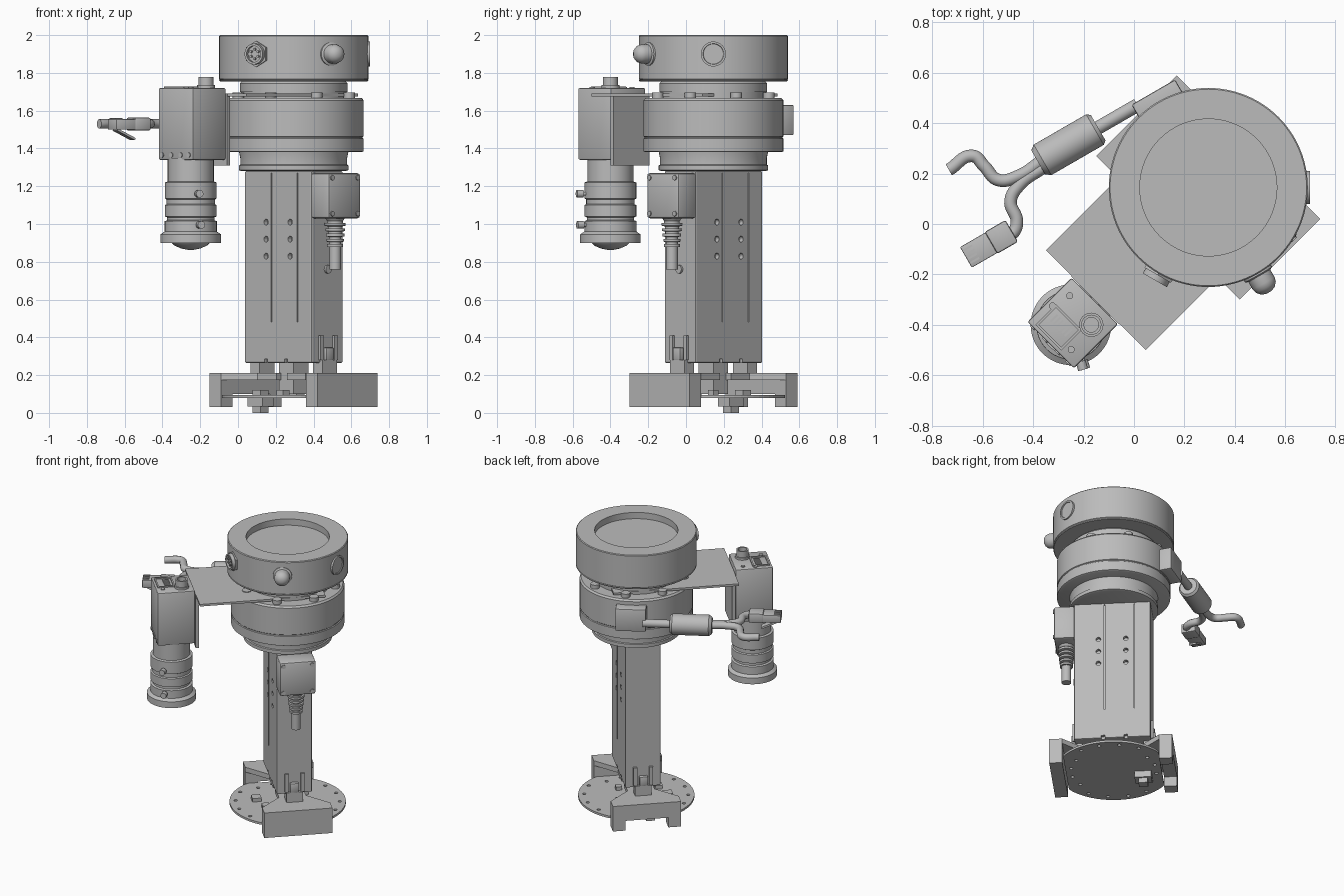
import bpy, bmesh, math
from mathutils import Matrix

if "Cube" in bpy.data.objects:
    bpy.data.objects.remove(bpy.data.objects["Cube"], do_unlink=True)

# Tool axis; local x is the jaw direction, local -y points to the camera
BASE = Matrix.Translation((0.295, 0.145, 0)) @ Matrix.Rotation(math.radians(-45), 4, "Z")

grey = bpy.data.materials.new("plain grey")
grey.use_nodes = True
grey.diffuse_color = (0.5, 0.5, 0.5, 1)
grey.node_tree.nodes["Principled BSDF"].inputs["Base Color"].default_value = (0.5, 0.5, 0.5, 1)


def finish(name, bm, place=None):
    """Turn a bmesh into an object, smooth except at sharp edges."""
    bmesh.ops.recalc_face_normals(bm, faces=bm.faces)
    for f in bm.faces:
        f.smooth = True
    for e in bm.edges:
        e.smooth = len(e.link_faces) == 2 and e.calc_face_angle(0) < 0.5
    me = bpy.data.meshes.new(name)
    bm.to_mesh(me)
    bm.free()
    me.transform(BASE @ (place or Matrix()))
    me.materials.append(grey)
    ob = bpy.data.objects.new(name, me)
    bpy.context.collection.objects.link(ob)
    return ob


def add_box(bm, x, y, z):
    c = [(a[0] + a[1]) / 2 for a in (x, y, z)]
    s = [a[1] - a[0] for a in (x, y, z)]
    bmesh.ops.create_cube(bm, size=1, matrix=Matrix.Translation(c) @ Matrix.Diagonal((*s, 1)))


def box(name, x, y, z, bevel=0, place=None):
    bm = bmesh.new()
    add_box(bm, x, y, z)
    if bevel:
        bmesh.ops.bevel(bm, geom=bm.edges[:], offset=bevel, segments=2, affect="EDGES", profile=0.5)
    return finish(name, bm, place)


def lathe(name, profile, place=None, steps=64):
    """Spin a (radius, height) profile around z."""
    bm = bmesh.new()
    pts = [(0, profile[0][1])] + profile + [(0, profile[-1][1])]
    vs = [bm.verts.new((r, 0, h)) for r, h in pts]
    es = [bm.edges.new(p) for p in zip(vs, vs[1:])]
    bmesh.ops.spin(bm, geom=vs + es, cent=(0, 0, 0), axis=(0, 0, 1), angle=math.tau, steps=steps)
    bmesh.ops.remove_doubles(bm, verts=bm.verts, dist=1e-5)
    bmesh.ops.dissolve_degenerate(bm, edges=bm.edges, dist=1e-6)
    return finish(name, bm, place)


def rod(name, r, z0, z1, place=None, steps=32):
    return lathe(name, [(r, z0), (r, z1)], place, steps)


def prism(name, outline, z0, z1):
    bm = bmesh.new()
    f = bm.faces.new([bm.verts.new((x, y, z0)) for x, y in outline])
    up = bmesh.ops.extrude_face_region(bm, geom=[f])["geom"]
    bmesh.ops.translate(bm, verts=[v for v in up if isinstance(v, bmesh.types.BMVert)], vec=(0, 0, z1 - z0))
    if bm.faces[:] and f.is_valid is False:
        bm.normal_update()
    return finish(name, bm)


def cut(ob, cutter):
    """Subtract the cutter, discard it and shade the result flat."""
    cutter.hide_render = True
    mod = ob.modifiers.new("cut", "BOOLEAN")
    mod.operation, mod.object, mod.solver = "DIFFERENCE", cutter, "EXACT"
    bpy.context.view_layer.update()
    me = bpy.data.meshes.new_from_object(ob.evaluated_get(bpy.context.evaluated_depsgraph_get()))
    ob.modifiers.clear()
    me.shade_flat()
    ob.data = me
    bpy.data.objects.remove(cutter, do_unlink=True)


def outward(deg, z):
    """Frame whose z axis points radially out at a world angle."""
    return (Matrix.Rotation(math.radians(deg + 45), 4, "Z") @ Matrix.Translation((0, 0, z))
            @ Matrix.Rotation(math.pi / 2, 4, "Y"))


def at(x, y, z=0):
    return Matrix.Translation((x, y, z))


def cable(name, pts, r):
    cu = bpy.data.curves.new(name, "CURVE")
    cu.dimensions, cu.bevel_depth, cu.bevel_resolution, cu.use_fill_caps = "3D", r, 4, True
    sp = cu.splines.new("BEZIER")
    sp.bezier_points.add(len(pts) - 1)
    for p, co in zip(sp.bezier_points, pts):
        p.co = (*co, 1.53)
        p.handle_left_type = p.handle_right_type = "AUTO"
    cu.materials.append(grey)
    bpy.context.collection.objects.link(bpy.data.objects.new(name, cu))


# Head with recessed top
lathe("sensor_head", [(0.39, 1.755), (0.395, 1.76), (0.395, 1.764), (0.392, 1.766), (0.395, 1.768),
                      (0.395, 1.995), (0.39, 2.0), (0.272, 2.0), (0.272, 1.955)], steps=96)
rod("head_socket_nut", 0.07, 0.37, 0.402, outward(-120, 1.9), 6)
lathe("head_socket", [(0.055, 0.39), (0.055, 0.425), (0.043, 0.425), (0.043, 0.408)], outward(-120, 1.9), 32)
for i in range(6):
    a = math.tau * i / 6
    rod("socket_pin", 0.007, 0.4, 0.42, outward(-120, 1.9) @ at(0.025 * math.cos(a), 0.025 * math.sin(a)), 8)
lathe("head_knob", [(0.062, 0.37), (0.062, 0.4), (0.05, 0.405), (0.05, 0.44), (0.045, 0.458),
                    (0.03, 0.474), (0.012, 0.481)], outward(-60, 1.9), 32)
lathe("head_cap", [(0.066, 0.37), (0.066, 0.403), (0.055, 0.403), (0.053, 0.398)], outward(0, 1.9))

# Neck and coupling ring
lathe("neck", [(0.28, 1.65), (0.28, 1.7), (0.285, 1.7), (0.285, 1.745), (0.27, 1.76)])
lathe("coupling_ring", [(0.36, 1.38), (0.37, 1.385), (0.37, 1.452), (0.365, 1.456), (0.365, 1.46), (0.37, 1.464),
                        (0.37, 1.655), (0.36, 1.667)], steps=96)
lathe("lower_flange", [(0.275, 1.28), (0.29, 1.285), (0.29, 1.31), (0.283, 1.314), (0.283, 1.35), (0.29, 1.385)])
for i in range(8):
    a = math.tau * (i + 0.5) / 8
    rod("ring_bolt", 0.03, 1.66, 1.695, at(0.318 * math.cos(a), 0.318 * math.sin(a)), 16)

# Column with screw holes and slits on both broad faces
column = box("column", (-0.25, 0.25), (-0.117, 0.117), (0.265, 1.28), 0.006)
bm = bmesh.new()
for s in (-1, 1):
    for x in (-0.09, 0.09):
        for z in (0.83, 0.92, 1.01):
            m = at(x, s * 0.117, z) @ Matrix.Rotation(math.pi / 2, 4, "X")
            bmesh.ops.create_cone(bm, cap_ends=True, segments=16, radius1=0.016, radius2=0.016, depth=0.05, matrix=m)
    for x in (0.05, -0.145):
        x *= s
        add_box(bm, (x - 0.003, x + 0.003), (s * 0.117 - 0.01, s * 0.117 + 0.01), (0.48, 1.27))
    for x in (-0.09, 0.06):
        add_box(bm, (x - 0.012, x + 0.012), (s * 0.117 - 0.02, s * 0.117 + 0.02), (0.25, 0.285))
cut(column, finish("column_cutter", bm))

# Jaws: outer wall, tapered top plate, carrier and latch parts, mirrored
box("jaw_hub", (-0.055, 0.055), (-0.055, 0.055), (0.1, 0.28))
for s, side in ((1, "left"), (-1, "right")):
    def span(a, b):
        return tuple(sorted((s * a, s * b)))
    box(side + "_jaw_wall", span(0.318, 0.403), (-0.226, 0.226), (0.03 if s > 0 else 0.1, 0.21))
    if s < 0:
        for e in (-1, 1):
            y = tuple(sorted((e * 0.226, e * 0.142)))
            box("right_jaw_leg", span(0.318, 0.403), y, (0.03, 0.1))
    prism(side + "_jaw_plate", [(s * 0.403, -0.226), (s * 0.403, 0.226), (s * 0.318, 0.226), (s * 0.18, 0.09),
                                (s * 0.04, 0.09), (s * 0.04, -0.09), (s * 0.18, -0.09), (s * 0.318, -0.226)],
          0.175, 0.21)
    box(side + "_jaw_carrier", span(0.2, 0.27), (-0.055, 0.055), (0.2, 0.28))
    for y in (-0.065, 0.04):
        box(side + "_latch_post", span(0.24, 0.265), (y, y + 0.025), (0.28, 0.41))
    box(side + "_latch_block", span(0.24, 0.275), (-0.03, 0.025), (0.28, 0.345), 0.004)
rod("column_button", 0.022, 0.24, 0.262, outward(-45, 0.76), 16)

# Circuit board between the jaws
outline = [(max(-0.312, min(0.312, 0.38 * math.cos(i * math.tau / 64))), 0.38 * math.sin(i * math.tau / 64))
           for i in range(64)]
board = prism("circuit_board", outline, 0.08, 0.095)
bm = bmesh.new()
for i in range(16):
    a = math.tau * (i + 0.5) / 16
    r = 0.34 if abs(math.cos(a)) < 0.8 else 0.28
    bmesh.ops.create_cone(bm, cap_ends=True, segments=12, radius1=0.012, radius2=0.012, depth=0.1,
                          matrix=at(r * math.cos(a), r * math.sin(a), 0.09))
cut(board, finish("board_cutter", bm))
for x, y, w in ((-0.1, 0.12, 0.03), (0.08, -0.16, 0.025), (0.1, 0.1, 0.02), (-0.05, -0.2, 0.03)):
    box("board_chip", (x - w, x + w), (y - w, y + w), (0.095, 0.12))
box("board_connector", (-0.22, -0.16), (-0.087, -0.027), (0, 0.085))
box("board_connector_base", (-0.245, -0.135), (-0.1, -0.015), (0.035, 0.085))

# Power plug box with ribbed strain relief
box("power_box", (0.245, 0.383), (-0.12, 0.12), (1.03, 1.27), 0.014)
for y in (-0.095, 0.095):
    for z in (1.055, 1.245):
        rod("power_box_screw", 0.014, 0.38, 0.389, outward(-45, z) @ at(0, y), 12)
relief = [(0.055, 1.035)]
for i in range(5):
    z, r = 1.015 - i * 0.028, 0.055 - i * 0.003
    relief += [(r - 0.014, z), (r - 0.014, z - 0.01), (r, z - 0.01), (r, z - 0.024)]
lathe("strain_relief", relief, at(0.31, 0), 32)
rod("power_cable", 0.031, 0.76, 0.92, at(0.31, 0))

# Camera bracket
box("bracket_plate", (-0.28, 0.28), (-0.632, 0.2), (1.675, 1.69))
box("bracket_flange", (-0.135, 0.135), (-0.634, -0.612), (1.31, 1.69))

# Camera body, ports and lens
box("camera_body", (-0.13, 0.13), (-0.885, -0.637), (1.34, 1.72), 0.008)
lathe("camera_port", [(0.048, 1.71), (0.048, 1.735), (0.04, 1.735), (0.04, 1.778), (0.029, 1.778), (0.029, 1.74)],
      at(0.057, -0.714), 32)
for x, y in ((-0.085, -0.693), (-0.105, -0.77), (0.07, -0.84)):
    rod("camera_screw", 0.014, 1.71, 1.726, at(x, y), 12)
for name, x, y in (("side", (-0.1, -0.09), (-0.87, -0.755)), ("side", (0.035, 0.045), (-0.87, -0.755)),
                   ("end", (-0.1, 0.045), (-0.87, -0.86)), ("end", (-0.1, 0.045), (-0.765, -0.755))):
    box("network_socket_" + name, x, y, (1.715, 1.728))
for i in range(6):
    box("network_contact", (-0.07 + i * 0.016, -0.062 + i * 0.016), (-0.82, -0.78), (1.715, 1.725))
for x in (-0.1, -0.03, 0.04, 0.1):
    rod("body_screw", 0.013, 0.88, 0.89, outward(-135, 1.365) @ at(0, x), 12)
lathe("lens", [(0.122, 1.35), (0.122, 1.225), (0.137, 1.22), (0.137, 1.135), (0.128, 1.13), (0.128, 1.105),
               (0.137, 1.1), (0.137, 1.04), (0.125, 1.035), (0.125, 1.02), (0.138, 1.015), (0.138, 0.96),
               (0.16, 0.945), (0.16, 0.9), (0.1, 0.9), (0.085, 0.885), (0.05, 0.87), (0.015, 0.863)],
      at(0, -0.771))
for deg, z in ((-75, 1.16), (-72, 0.995)):
    lathe("lens_thumbscrew", [(0.01, 0.11), (0.01, 0.15), (0.02, 0.15), (0.02, 0.185)],
          at(0, -0.771) @ outward(deg, z), 16)

# Signal cable box and ferrule, tangent to the ring
tangent = Matrix.Rotation(math.radians(165), 4, "Z")
box("cable_box", (0.33, 0.437), (-0.1, 0.1), (1.47, 1.63), 0.008, tangent)
along = tangent @ at(0.424, 0, 1.53) @ Matrix.Rotation(-math.pi / 2, 4, "X")
lathe("cable_ferrule", [(0.058, 0.26), (0.07, 0.275), (0.07, 0.515), (0.055, 0.535)], along)
rod("signal_cable", 0.027, 0.08, 0.3, along)
cable("open_cable", [(-0.36, 0.255), (-0.46, 0.19), (-0.54, 0.175), (-0.595, 0.23), (-0.64, 0.27), (-0.735, 0.215)], 0.025)
cable("network_cable", [(-0.36, 0.225), (-0.455, 0.155), (-0.49, 0.09), (-0.465, 0.01), (-0.48, -0.035), (-0.54, -0.065)], 0.025)

# Network plug with latch
plug = BASE.inverted() @ at(-0.585, -0.085, 1.53) @ Matrix.Rotation(math.radians(30), 4, "Z")
box("plug_body", (-0.095, 0.03), (-0.047, 0.047), (-0.03, 0.025), 0.004, plug)
box("plug_boot", (0.02, 0.115), (-0.05, 0.05), (-0.035, 0.033), 0.008, plug)
box("plug_latch", (0, 0.12), (-0.025, 0.025), (-0.006, 0.006), 0,
    plug @ at(-0.075, 0, -0.03) @ Matrix.Rotation(math.radians(25), 4, "Y"))
for i in range(4):
    y = -0.032 + i * 0.019
    box("plug_contact", (-0.09, -0.05), (y, y + 0.008), (0.02, 0.03), 0, plug)
